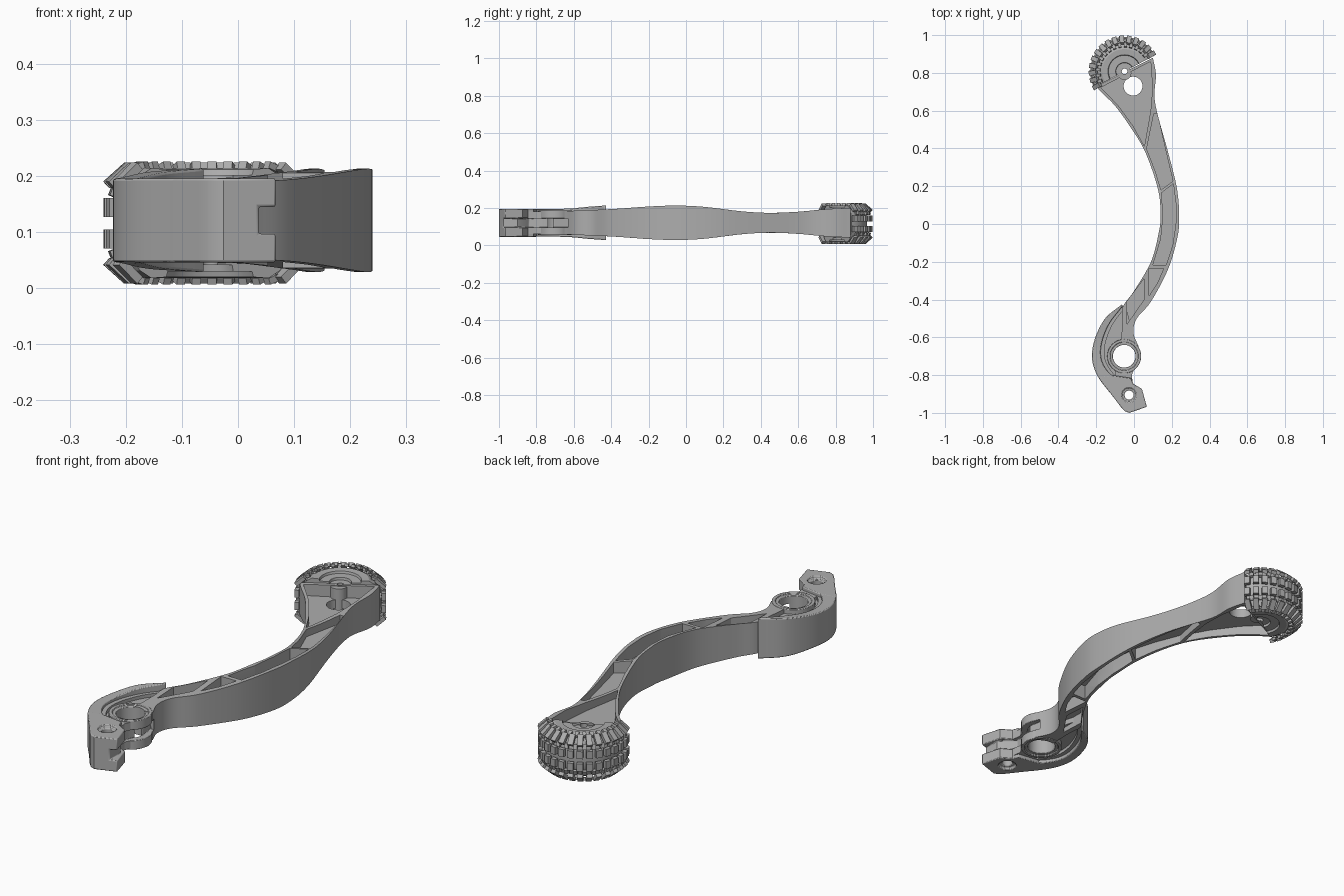
import bpy, bmesh
from math import sin, cos, pi, radians
from mathutils import Matrix, Vector

if "Cube" in bpy.data.objects:
    bpy.data.objects.remove(bpy.data.objects["Cube"], do_unlink=True)

MID = 0.121            # mid plane of the lever
PIVOT = (-0.052, -0.7)
BOLT = (-0.026, -0.905)
TIP = (-0.05, 0.808)   # axis of the treaded tip
TILT = radians(28)

metal = bpy.data.materials.new("grey metal")
metal.use_nodes = True
grey = (0.42, 0.42, 0.42, 1)
metal.diffuse_color = grey
metal.node_tree.nodes["Principled BSDF"].inputs["Base Color"].default_value = grey


def make(name, bm):
    bmesh.ops.recalc_face_normals(bm, faces=bm.faces)
    mesh = bpy.data.meshes.new(name)
    bm.to_mesh(mesh)
    bm.free()
    ob = bpy.data.objects.new(name, mesh)
    bpy.context.collection.objects.link(ob)
    mesh.materials.append(metal)
    return ob


def add_prism(bm, outline, z0, z1):
    low = [bm.verts.new((x, y, z0)) for x, y in outline]
    high = [bm.verts.new((x, y, z1)) for x, y in outline]
    bm.faces.new(low[::-1])
    bm.faces.new(high)
    n = len(low)
    for i in range(n):
        j = (i + 1) % n
        bm.faces.new((low[i], low[j], high[j], high[i]))


def prism(name, outline, half):
    bm = bmesh.new()
    add_prism(bm, outline, MID - half, MID + half)
    return make(name, bm)


def circle(centre, r, n=40):
    return [(centre[0] + r * cos(2 * pi * i / n), centre[1] + r * sin(2 * pi * i / n)) for i in range(n)]


def spline(points, steps=6):
    """Smooth curve through the points."""
    p = [Vector(q) for q in points]
    p = [p[0] * 2 - p[1]] + p + [p[-1] * 2 - p[-2]]
    out = []
    for a, b, c, d in zip(p, p[1:], p[2:], p[3:]):
        for k in range(steps):
            t = k / steps
            out.append(0.5 * (2 * b + (c - a) * t + (2 * a - 5 * b + 4 * c - d) * t * t
                              + (3 * b - a - 3 * c + d) * t ** 3))
    return out + [p[-2]]


def strip(name, left, right, half):
    """Solid band between two edges, with thickness varying along y."""
    bm = bmesh.new()
    rings = []
    for a, b in zip(spline(left), spline(right)):
        rings.append([bm.verts.new((q.x, q.y, MID + s * half(q.y)))
                      for q, s in ((a, -1), (b, -1), (b, 1), (a, 1))])
    for r, s in zip(rings, rings[1:]):
        for i in range(4):
            j = (i + 1) % 4
            bm.faces.new((r[i], r[j], s[j], s[i]))
    bm.faces.new(rings[0])
    bm.faces.new(rings[-1])
    return make(name, bm)


def cut(target, cutter):
    mod = target.modifiers.new("cut", "BOOLEAN")
    mod.operation, mod.solver, mod.object = "DIFFERENCE", "EXACT", cutter
    bpy.context.view_layer.objects.active = target
    bpy.ops.object.modifier_apply(modifier=mod.name)


def discard(cutter):
    bpy.data.objects.remove(cutter, do_unlink=True)


def recess(target, outline, floor):
    """Cut a pocket into both faces, leaving a web in the middle."""
    bm = bmesh.new()
    for s in (-1, 1):
        add_prism(bm, outline, MID + s * floor, MID + s * 0.3)
    cutter = make("pocket_cutter", bm)
    cut(target, cutter)
    discard(cutter)


def drill(targets, outline, half=0.3):
    cutter = prism("hole_cutter", outline, half)
    for t in targets:
        cut(t, cutter)
    discard(cutter)


def profile_half(table):
    """Smoothly interpolated half thickness."""
    curve = spline(table)

    def half(y):
        if y <= curve[0].x:
            return curve[0].y
        for a, b in zip(curve, curve[1:]):
            if y <= b.x:
                return a.y + (b.y - a.y) * (y - a.x) / (b.x - a.x)
        return curve[-1].y
    return half


# Curved arm
arm_half = profile_half([(-0.66, 0.062), (-0.4, 0.073), (-0.2, 0.087), (-0.05, 0.092), (0.1, 0.085),
                         (0.3, 0.061), (0.45, 0.053), (0.6, 0.059), (0.75, 0.073), (0.9, 0.08)])
arm_left = [(-0.07, -0.66), (-0.062, -0.52), (-0.06, -0.44), (0, -0.355), (0.09, -0.2), (0.13, -0.05),
            (0.14, 0.04), (0.128, 0.18), (0.06, 0.38), (-0.02, 0.515), (-0.1, 0.625), (-0.165, 0.69), (-0.2, 0.728)]
arm_right = [(0.025, -0.65), (-0.003, -0.575), (0.015, -0.5), (0.09, -0.41), (0.18, -0.24), (0.23, -0.07),
             (0.239, 0.05), (0.225, 0.2), (0.175, 0.4), (0.125, 0.58), (0.108, 0.68), (0.116, 0.79), (0.1, 0.88)]
arm = strip("arm", arm_left, arm_right, arm_half)

# Pockets between the ribs of the arm
pockets = [
    [(0.105, 0.585), (0.123, 0.585), (0.165, 0.4), (0.206, 0.227), (0.143, 0.18), (0.113, 0.28), (0.067, 0.397)],
    [(0.146, 0.165), (0.208, 0.213), (0.223, 0.1), (0.221, 0), (0.205, -0.11), (0.17, -0.217),
     (0.1, -0.217), (0.142, -0.08), (0.154, 0.04)],
    [(0.08, -0.235), (0.157, -0.235), (0.125, -0.31), (0.08, -0.38)],
    [(0.053, -0.29), (0.053, -0.4), (-0.037, -0.53), (-0.037, -0.41)],
    [(0.055, 0.412), (0.088, 0.6), (0.098, 0.72), (0.088, 0.86), (-0.176, 0.722), (-0.085, 0.63), (-0.005, 0.52)],
]
for outline in pockets:
    recess(arm, outline, 0.02)
drill([arm], circle((-0.005, 0.73), 0.05))

# Hooked guard wall round the pivot
guard_half = profile_half([(-0.9, 0.075), (-0.65, 0.075), (-0.52, 0.086), (-0.42, 0.093)])
guard_outer = [(-0.063, -0.425), (-0.153, -0.5), (-0.208, -0.61), (-0.222, -0.714), (-0.19, -0.81), (-0.11, -0.915)]
guard_inner = [(-0.06, -0.435), (-0.132, -0.53), (-0.172, -0.635), (-0.17, -0.725), (-0.12, -0.8), (-0.05, -0.83)]
guard = strip("guard_wall", guard_outer, guard_inner, guard_half)
ledge_inner = [(x + 0.02, y) for x, y in guard_inner]
ledge = strip("guard_ledge", guard_inner, ledge_inner, lambda y: 0.06)

# Web between the guard, pivot and arm
web = prism("pivot_web", guard_inner + [(-0.016, -0.79), (-0.01, -0.56), (-0.04, -0.45)], 0.045)

# Nose block with bolt hole
nose = prism("nose", [(-0.19, -0.81), (-0.07, -0.968), (-0.05, -0.99), (-0.026, -1), (0.068, -0.968),
                      (0.042, -0.873), (-0.005, -0.845), (-0.016, -0.815), (-0.12, -0.8)], 0.075)
neck = prism("neck", [(-0.1, -0.83), (-0.005, -0.85), (-0.012, -0.8), (0.005, -0.76), (-0.1, -0.76)], 0.06)

# Pivot boss
boss = prism("pivot_boss", circle(PIVOT, 0.09), 0.066)
recess(boss, circle(PIVOT, 0.075), 0.06)
drill([arm, web, neck, boss], circle(PIVOT, 0.06))
recess(nose, circle(BOLT, 0.038), 0.064)
drill([nose], circle(BOLT, 0.024, 24))

# Slot splitting the open side into a fork
slot = [(0.037, -1.02), (0.12, -1.02), (0.12, -0.63), (0, -0.63), (0.012, -0.7), (-0.02, -0.77),
        (-0.03, -0.84), (0.01, -0.87), (0.037, -0.9)]
drill([nose, neck, boss, web, arm], slot, 0.024)

# Rounded tip body, a half turn of a stepped profile
upper = [(0.015, 0.075), (0.045, 0.075), (0.047, 0.086), (0.085, 0.086), (0.088, 0.096),
         (0.118, 0.098), (0.142, 0.084), (0.157, 0.055), (0.161, 0.02)]
section = upper + [(r, -z) for r, z in reversed(upper)]
bm = bmesh.new()
rings = []
for i in range(33):
    a = TILT + pi * i / 32
    rings.append([bm.verts.new((TIP[0] + r * cos(a), TIP[1] + r * sin(a), 0.116 + z)) for r, z in section])
for r, s in zip(rings, rings[1:]):
    for i in range(len(r)):
        j = (i + 1) % len(r)
        bm.faces.new((r[i], r[j], s[j], s[i]))
bm.faces.new(rings[0])
bm.faces.new(rings[-1])
tip = make("tip_body", bm)

# Tip bolt sleeve standing in the end pocket
sleeve = prism("tip_sleeve", circle((TIP[0], TIP[1] - 0.01), 0.036, 24), 0.07)
drill([sleeve, arm], circle(TIP, 0.015, 16))

# Tread blocks: two crown rows, tilted shoulders and side lugs
bm = bmesh.new()


def block(angle, r, z, tilt, size):
    m = (Matrix.Translation((TIP[0], TIP[1], 0.116)) @ Matrix.Rotation(angle, 4, "Z")
         @ Matrix.Translation((r, 0, z)) @ Matrix.Rotation(-tilt, 4, "Y") @ Matrix.Diagonal((*size, 1)))
    bmesh.ops.create_cube(bm, size=1, matrix=m)


COUNT = 15
for i in range(COUNT):
    a = TILT + radians(4 + 176 * i / (COUNT - 1))
    for s in (-1, 1):
        block(a, 0.18, s * 0.028, 0, (0.018, 0.026, 0.034))
        block(a, 0.166, s * 0.085, s * radians(48), (0.016, 0.024, 0.05))
        if i < COUNT - 1:
            block(a + radians(6), 0.172, s * 0.058, s * radians(22), (0.012, 0.018, 0.022))
            block(a + radians(6), 0.14, s * 0.1, s * radians(70), (0.012, 0.016, 0.024))
treads = make("tread_blocks", bm)

# Soft edges on the main walls, then smooth shading
for ob in (guard, nose, boss):
    bev = ob.modifiers.new("edge", "BEVEL")
    bev.width, bev.segments, bev.limit_method = 0.004, 2, "ANGLE"
    bev.angle_limit = radians(50)
for ob in (arm, guard, ledge, web, nose, neck, boss, tip, sleeve, treads):
    bpy.ops.object.select_all(action="DESELECT")
    ob.select_set(True)
    bpy.context.view_layer.objects.active = ob
    bpy.ops.object.shade_smooth_by_angle(angle=radians(30))
